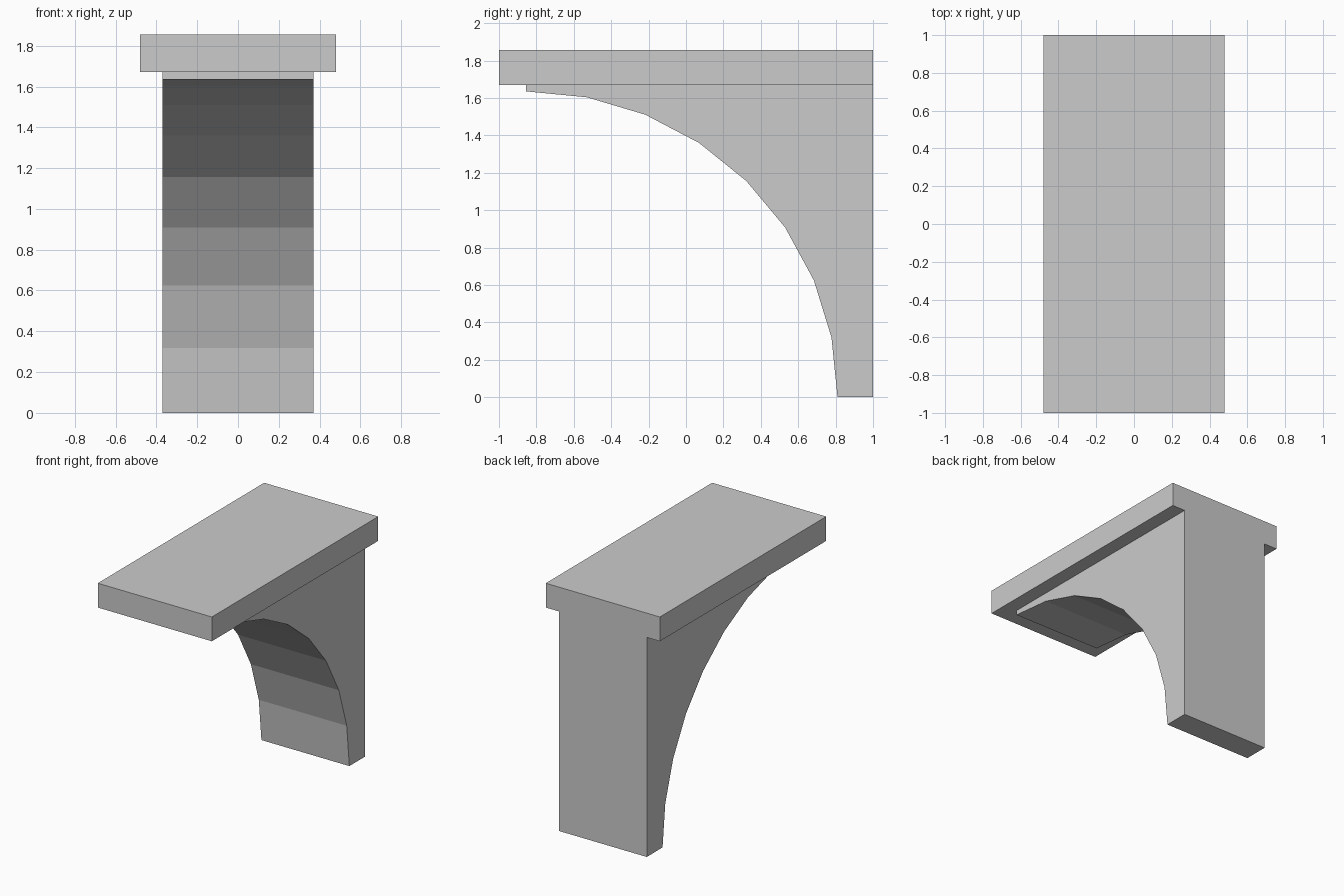
import bpy, bmesh, math

if "Cube" in bpy.data.objects:
    bpy.data.objects.remove(bpy.data.objects["Cube"])

stone = bpy.data.materials.new("light_grey")
stone.diffuse_color = (0.6, 0.6, 0.6, 1)
stone.use_nodes = True
stone.node_tree.nodes["Principled BSDF"].inputs["Base Color"].default_value = stone.diffuse_color


def extrude_profile(name, profile, half_width):
    """Extrude a (y, z) outline along x, centred on x = 0."""
    bm = bmesh.new()
    face = bm.faces.new([bm.verts.new((-half_width, y, z)) for y, z in profile])
    result = bmesh.ops.extrude_face_region(bm, geom=[face])
    verts = [v for v in result["geom"] if isinstance(v, bmesh.types.BMVert)]
    bmesh.ops.translate(bm, verts=verts, vec=(2 * half_width, 0, 0))
    bmesh.ops.recalc_face_normals(bm, faces=bm.faces)
    mesh = bpy.data.meshes.new(name)
    bm.to_mesh(mesh)
    bm.free()
    mesh.materials.append(stone)
    obj = bpy.data.objects.new(name, mesh)
    bpy.context.collection.objects.link(obj)
    return obj


TOP, SHELF = 1.855, 1.67

# Shelf slab
extrude_profile("shelf_slab", [(-1, SHELF), (1, SHELF), (1, TOP), (-1, TOP)], 0.48)

# Bracket with a quarter-ellipse underside in eight flat steps
STEPS, FRONT, RY, RZ = 8, -0.855, 1.665, 1.635
angles = [math.pi / 2 * i / STEPS for i in range(STEPS + 1)]
arch = [(FRONT + RY * math.cos(a), RZ * math.sin(a)) for a in angles]
extrude_profile("arched_bracket", arch + [(FRONT, SHELF), (1, SHELF), (1, 0)], 0.37)
